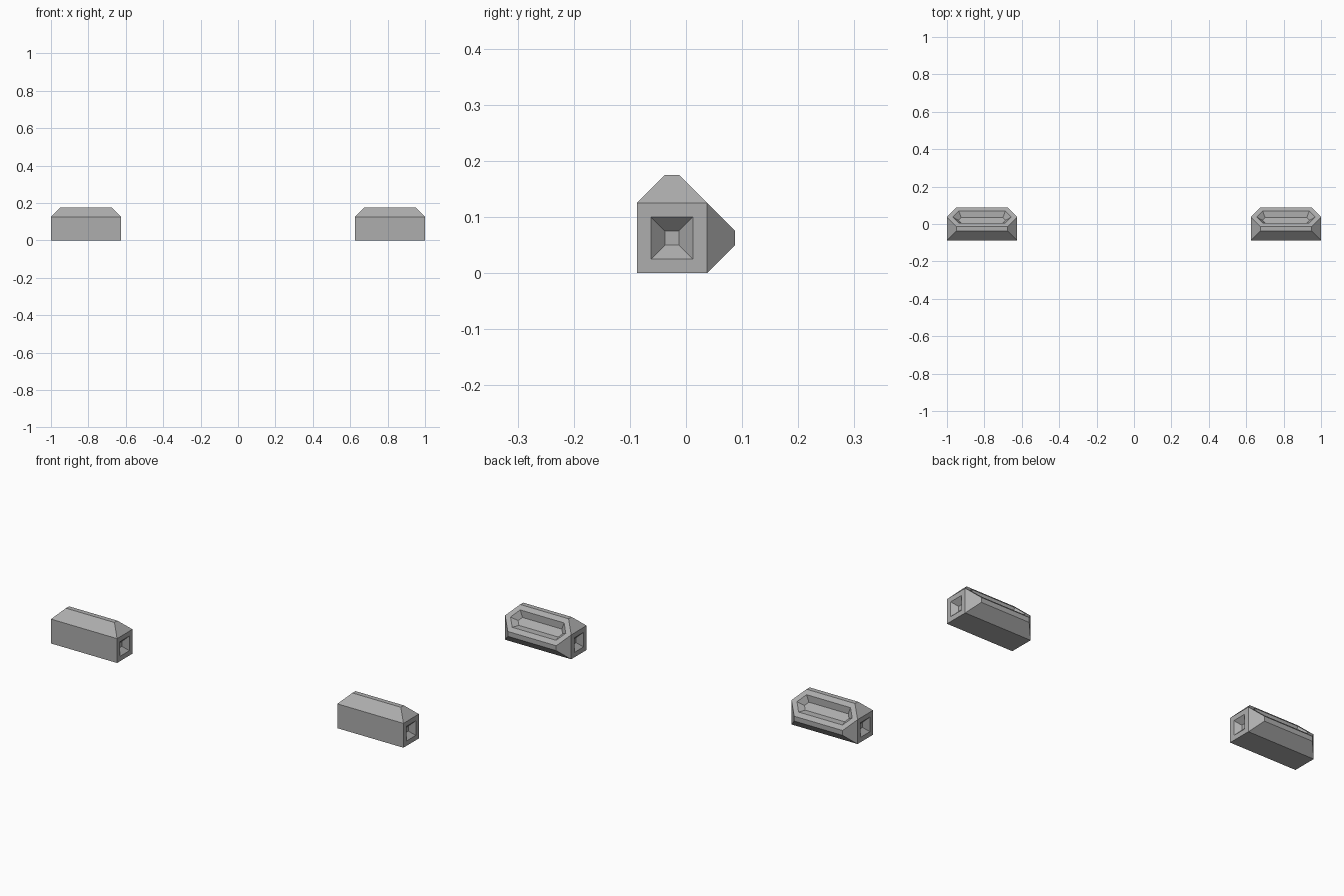
import bpy, bmesh
from mathutils import Vector

if "Cube" in bpy.data.objects:
    bpy.data.objects.remove(bpy.data.objects["Cube"])

X0, X1 = 0.625, 1.0        # block length
Y0, Y1 = -0.0875, 0.0375   # square core
Z0, Z1 = 0.0, 0.125
T = 0.05                   # 45 degree taper
R = 0.025                  # recess rim width and depth


def recess(bm, normal):
    """Sink a bevelled pocket into the face pointing along normal."""
    n = Vector(normal).normalized()
    faces = [f for f in bm.faces if f.normal.dot(n) > 0.99]
    bmesh.ops.inset_individual(bm, faces=faces, thickness=R, use_even_offset=True)
    bmesh.ops.inset_individual(bm, faces=faces, thickness=R, depth=-R, use_even_offset=True)


bm = bmesh.new()
# Square core
pts = [(x, y, z) for x in (X0, X1) for y in (Y0, Y1) for z in (Z0, Z1)]
for x in (X0 + T, X1 - T):
    # Tapered cap on the top and on the back
    pts += [(x, y, Z1 + T) for y in (Y0 + T, Y1 - T)]
    pts += [(x, Y1 + T, z) for z in (Z0 + T, Z1 - T)]
verts = [bm.verts.new(p) for p in pts]
bmesh.ops.convex_hull(bm, input=verts)
bmesh.ops.dissolve_limit(bm, angle_limit=0.02, verts=bm.verts[:], edges=bm.edges[:])
bmesh.ops.recalc_face_normals(bm, faces=bm.faces[:])
bm.normal_update()

# Pockets in both ends and in the sloping hexagonal panel
for n in ((1, 0, 0), (-1, 0, 0), (0, 1, 1)):
    recess(bm, n)

mesh = bpy.data.meshes.new("side_blocks")
bm.to_mesh(mesh)
bm.free()
blocks = bpy.data.objects.new("side_blocks", mesh)
bpy.context.collection.objects.link(blocks)

# Dark grey finish
grey = bpy.data.materials.new("dark_grey")
grey.diffuse_color = (0.42, 0.42, 0.42, 1)
grey.use_nodes = True
grey.node_tree.nodes["Principled BSDF"].inputs["Base Color"].default_value = grey.diffuse_color
mesh.materials.append(grey)

# Matching block on the other side
blocks.modifiers.new("Mirror", 'MIRROR').use_mirror_merge = False
